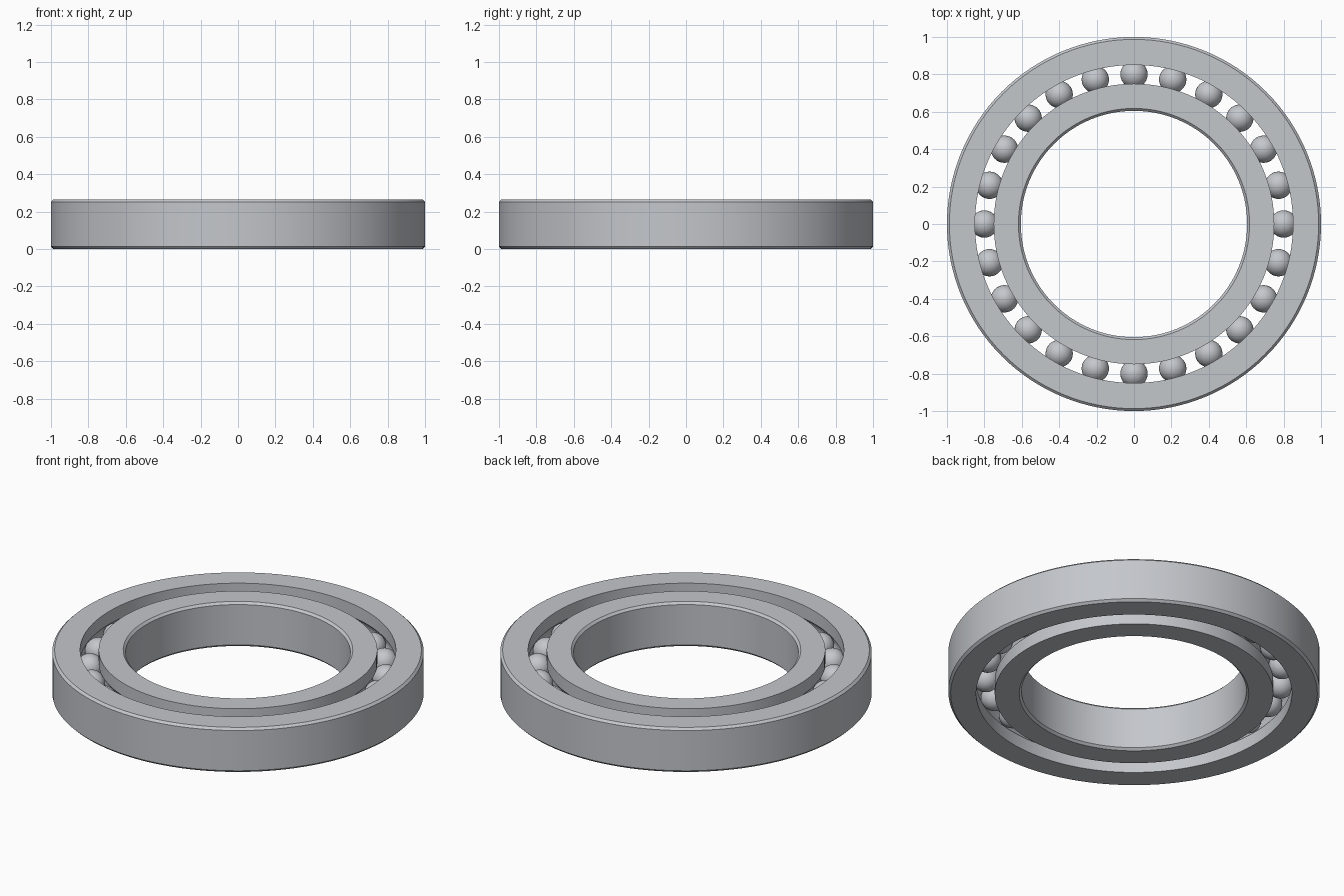
import bpy, bmesh, math
from mathutils import Matrix

cube = bpy.data.objects.get("Cube")
if cube:
    bpy.data.objects.remove(cube, do_unlink=True)

HEIGHT = 0.265
MID = HEIGHT / 2
PITCH = 0.80          # radius of the ball circle
BALL = 0.073
GROOVE = 0.075
CHAMFER = 0.013
BALLS = 24
SEGMENTS = 128

steel = bpy.data.materials.new("brushed_steel_grey")
steel.use_nodes = True
colour = (0.55, 0.57, 0.60, 1)
steel.diffuse_color = colour
steel.node_tree.nodes["Principled BSDF"].inputs["Base Color"].default_value = colour


def finish(bm, name):
    bmesh.ops.recalc_face_normals(bm, faces=bm.faces)
    mesh = bpy.data.meshes.new(name)
    bm.to_mesh(mesh)
    bm.free()
    mesh.materials.append(steel)
    obj = bpy.data.objects.new(name, mesh)
    bpy.context.collection.objects.link(obj)
    bpy.ops.object.select_all(action="DESELECT")
    obj.select_set(True)
    bpy.context.view_layer.objects.active = obj
    bpy.ops.object.shade_smooth_by_angle(angle=math.radians(30))
    return obj


def race(name, rim, track):
    """Revolve a chamfered section with a ball groove on its track side."""
    side = 1 if rim > track else -1
    inset = rim - side * CHAMFER
    section = [(track, 0), (inset, 0), (rim, CHAMFER),
               (rim, HEIGHT - CHAMFER), (inset, HEIGHT), (track, HEIGHT)]
    # Groove arc, from top to bottom
    half = math.acos(abs(track - PITCH) / GROOVE)
    steps = 14
    for i in range(steps + 1):
        a = half - 2 * half * i / steps
        section.append((PITCH + side * GROOVE * math.cos(a),
                        MID + GROOVE * math.sin(a)))
    bm = bmesh.new()
    rings = []
    for s in range(SEGMENTS):
        t = math.tau * s / SEGMENTS
        rings.append([bm.verts.new((r * math.cos(t), r * math.sin(t), z))
                      for r, z in section])
    n = len(section)
    for s in range(SEGMENTS):
        a, b = rings[s], rings[(s + 1) % SEGMENTS]
        for i in range(n):
            j = (i + 1) % n
            bm.faces.new((a[i], b[i], b[j], a[j]))
    return finish(bm, name)


race("outer_race", 1.0, 0.85)
race("inner_race", 0.605, 0.75)

# Evenly spaced balls
for k in range(BALLS):
    t = math.tau * k / BALLS
    bm = bmesh.new()
    place = Matrix.Translation((PITCH * math.cos(t), PITCH * math.sin(t), MID))
    bmesh.ops.create_uvsphere(bm, u_segments=32, v_segments=16,
                              radius=BALL, matrix=place)
    finish(bm, f"ball_{k + 1:02d}")
